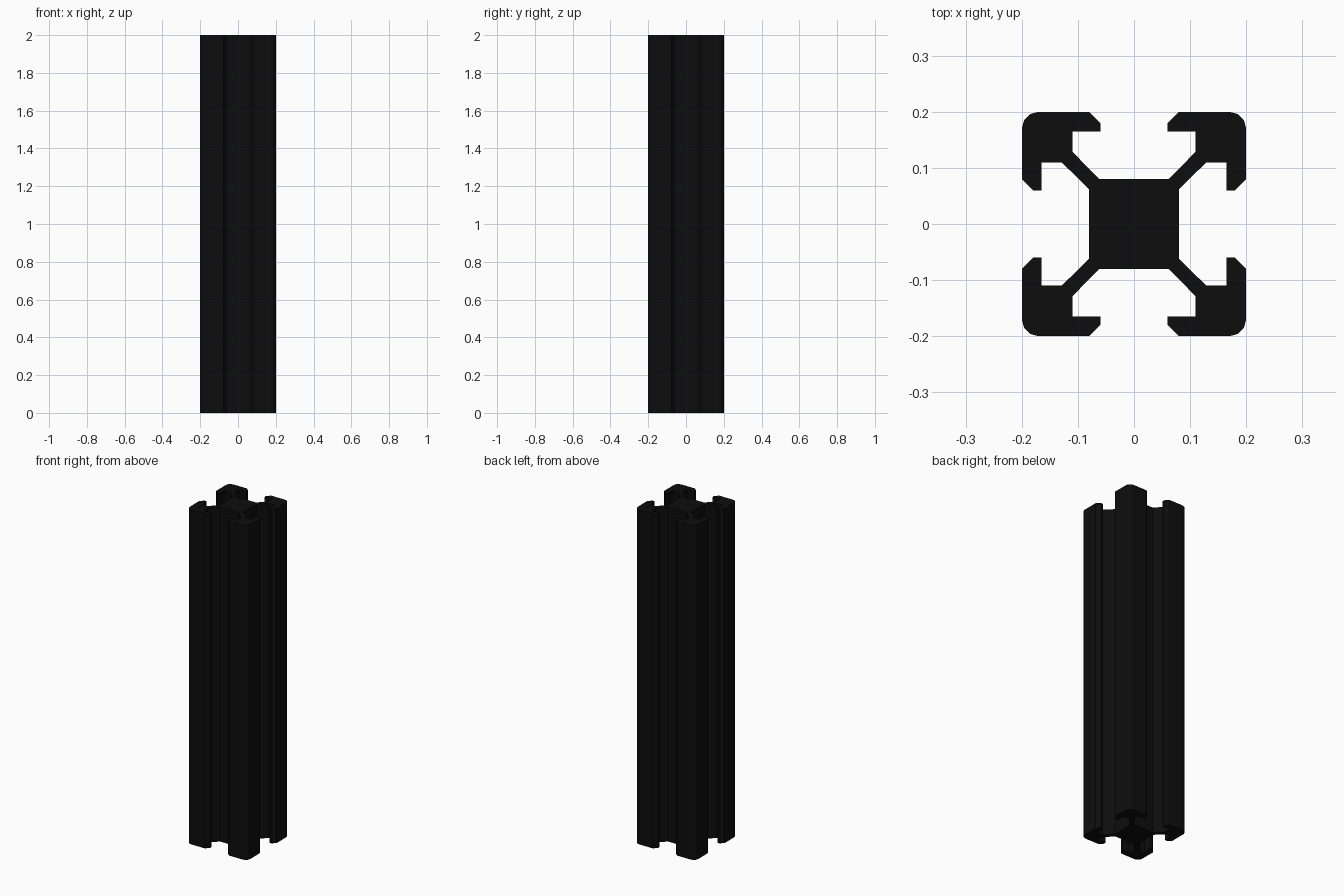
import bpy, bmesh
from math import sin, cos, radians

if "Cube" in bpy.data.objects:
    bpy.data.objects.remove(bpy.data.objects["Cube"])

HEIGHT = 2.0

# Half of one corner arm, from the core out to the start of the rounded corner
half = [(0.08, 0.062), (0.129, 0.11), (0.165, 0.11), (0.165, 0.06),
        (0.18, 0.06), (0.2, 0.08)]

# Rounded outer corner
R = 0.03
arc = [(0.2 - R + R * cos(radians(a)), 0.2 - R + R * sin(radians(a)))
       for a in (0, 30, 60, 90)]

# Mirror over the diagonal, then turn the quadrant around the centre
quadrant = half + arc + [(y, x) for x, y in reversed(half)]
outline = []
for turn in range(4):
    outline += quadrant
    quadrant = [(-y, x) for x, y in quadrant]

# Slotted rail: extrude the closed cross-section upward
bm = bmesh.new()
base = bm.faces.new([bm.verts.new((x, y, 0)) for x, y in outline])
result = bmesh.ops.extrude_face_region(bm, geom=[base], use_keep_orig=True)
top_verts = [g for g in result["geom"] if isinstance(g, bmesh.types.BMVert)]
bmesh.ops.translate(bm, verts=top_verts, vec=(0, 0, HEIGHT))
bmesh.ops.recalc_face_normals(bm, faces=bm.faces)

mesh = bpy.data.meshes.new("slotted_rail")
bm.to_mesh(mesh)
bm.free()
rail = bpy.data.objects.new("slotted_rail", mesh)
bpy.context.collection.objects.link(rail)

# Black finish
black = bpy.data.materials.new("black_finish")
black.diffuse_color = (0.004, 0.004, 0.004, 1)
black.use_nodes = True
black.node_tree.nodes["Principled BSDF"].inputs["Base Color"].default_value = black.diffuse_color
mesh.materials.append(black)
